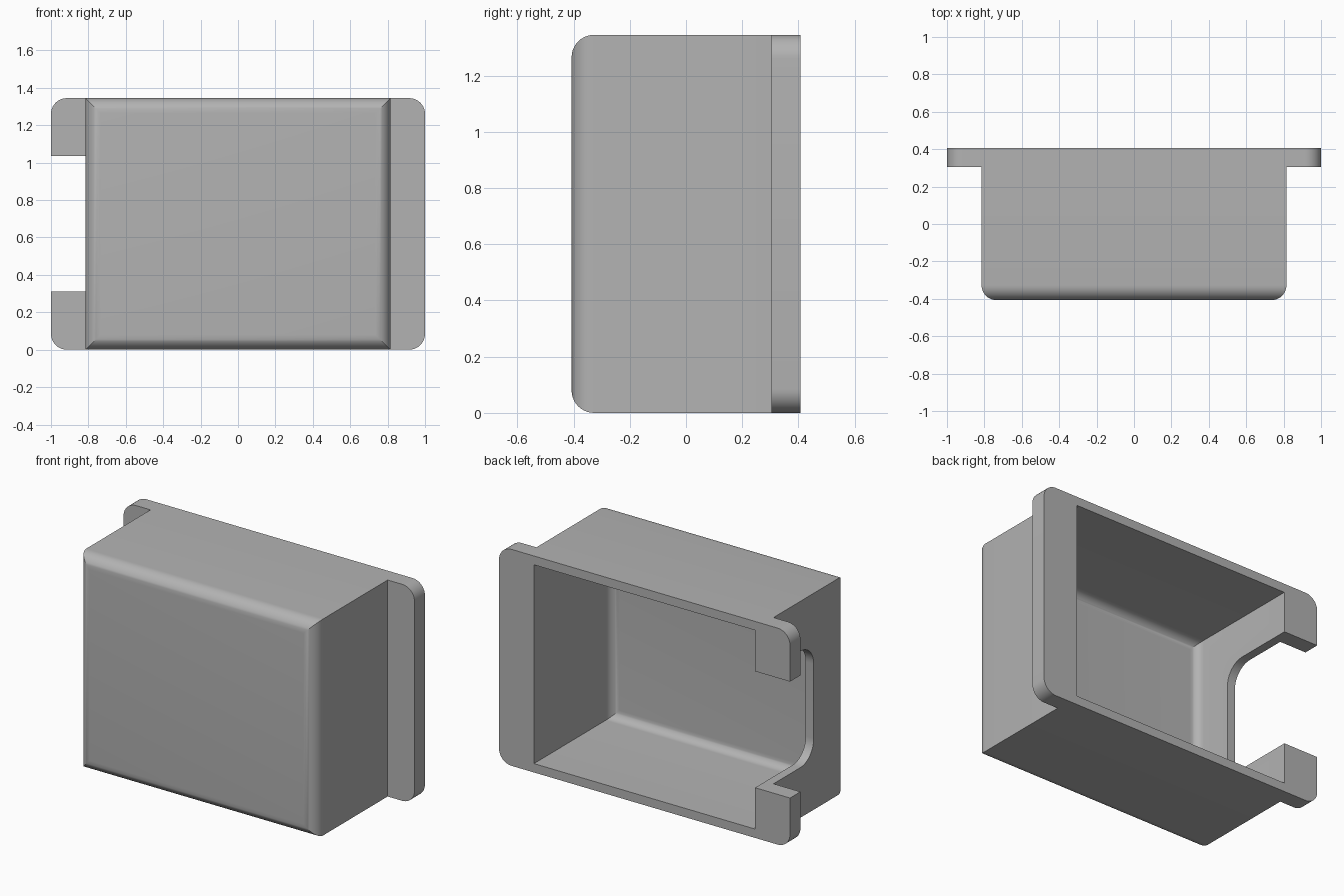
import bpy, bmesh
from math import sin, cos, pi

if "Cube" in bpy.data.objects:
    bpy.data.objects.remove(bpy.data.objects["Cube"])

W, H, D = 0.815, 1.345, 0.407   # half width, height, half depth
WALL = 0.055
STEPS = 10

grey = bpy.data.materials.new("plain grey")
grey.use_nodes = True
colour = (0.45, 0.45, 0.45, 1)
grey.diffuse_color = colour
grey.node_tree.nodes["Principled BSDF"].inputs["Base Color"].default_value = colour


def loft(name, rings):
    """Solid through matching rings of points, capped at both ends."""
    bm = bmesh.new()
    loops = [[bm.verts.new(p) for p in ring] for ring in rings]
    n = len(loops[0])
    for a, b in zip(loops, loops[1:]):
        for i in range(n):
            j = (i + 1) % n
            bm.faces.new((a[i], a[j], b[j], b[i]))
    bm.faces.new(loops[0])
    bm.faces.new(loops[-1])
    bmesh.ops.recalc_face_normals(bm, faces=bm.faces)
    mesh = bpy.data.meshes.new(name)
    bm.to_mesh(mesh)
    bm.free()
    mesh.materials.append(grey)
    obj = bpy.data.objects.new(name, mesh)
    bpy.context.collection.objects.link(obj)
    return obj


def round_front_box(name, inset, front, back, radius):
    """Box whose four front edges are rounded and meet in mitres."""
    rings = []
    for k in range(STEPS + 1):
        a = k / STEPS * pi / 2
        s = inset + radius * (1 - sin(a))
        y = front + radius * (1 - cos(a))
        rings.append((s, y))
    rings.append((inset, back))
    return loft(name, [[(-W + s, y, s), (W - s, y, s),
                        (W - s, y, H - s), (-W + s, y, H - s)] for s, y in rings])


def rounded_rect(u0, u1, v0, v1, r):
    """Rectangle outline with rounded corners."""
    corners = [(u1 - r, v1 - r), (u0 + r, v1 - r), (u0 + r, v0 + r), (u1 - r, v0 + r)]
    return [(u + r * cos(a), v + r * sin(a))
            for q, (u, v) in enumerate(corners)
            for a in [(q + k / STEPS) * pi / 2 for k in range(STEPS + 1)]]


# Outer shell, mounting flange and the two cutters
housing = round_front_box("housing", 0, -D, D, 0.08)
plate = rounded_rect(-1, 1, 0, H, 0.085)
flange = loft("flange", [[(x, y, z) for x, z in plate] for y in (D - 0.102, D)])
cavity = round_front_box("cavity_cutter", WALL, -D + WALL, D + 0.2, 0.055)
slot = rounded_rect(-0.09, 1, 0.312, 1.035, 0.13)
notch = loft("notch_cutter", [[(x, y, z) for y, z in slot] for x in (-1.2, -0.6)])

# Combine into one open housing
bpy.context.view_layer.objects.active = housing
housing.select_set(True)
for other, operation in ((flange, 'UNION'), (cavity, 'DIFFERENCE'), (notch, 'DIFFERENCE')):
    mod = housing.modifiers.new(other.name, 'BOOLEAN')
    mod.object = other
    mod.operation = operation
    mod.solver = 'EXACT'
    bpy.ops.object.modifier_apply(modifier=mod.name)
    bpy.data.objects.remove(other)

bpy.ops.object.shade_smooth_by_angle(angle=pi / 7)
